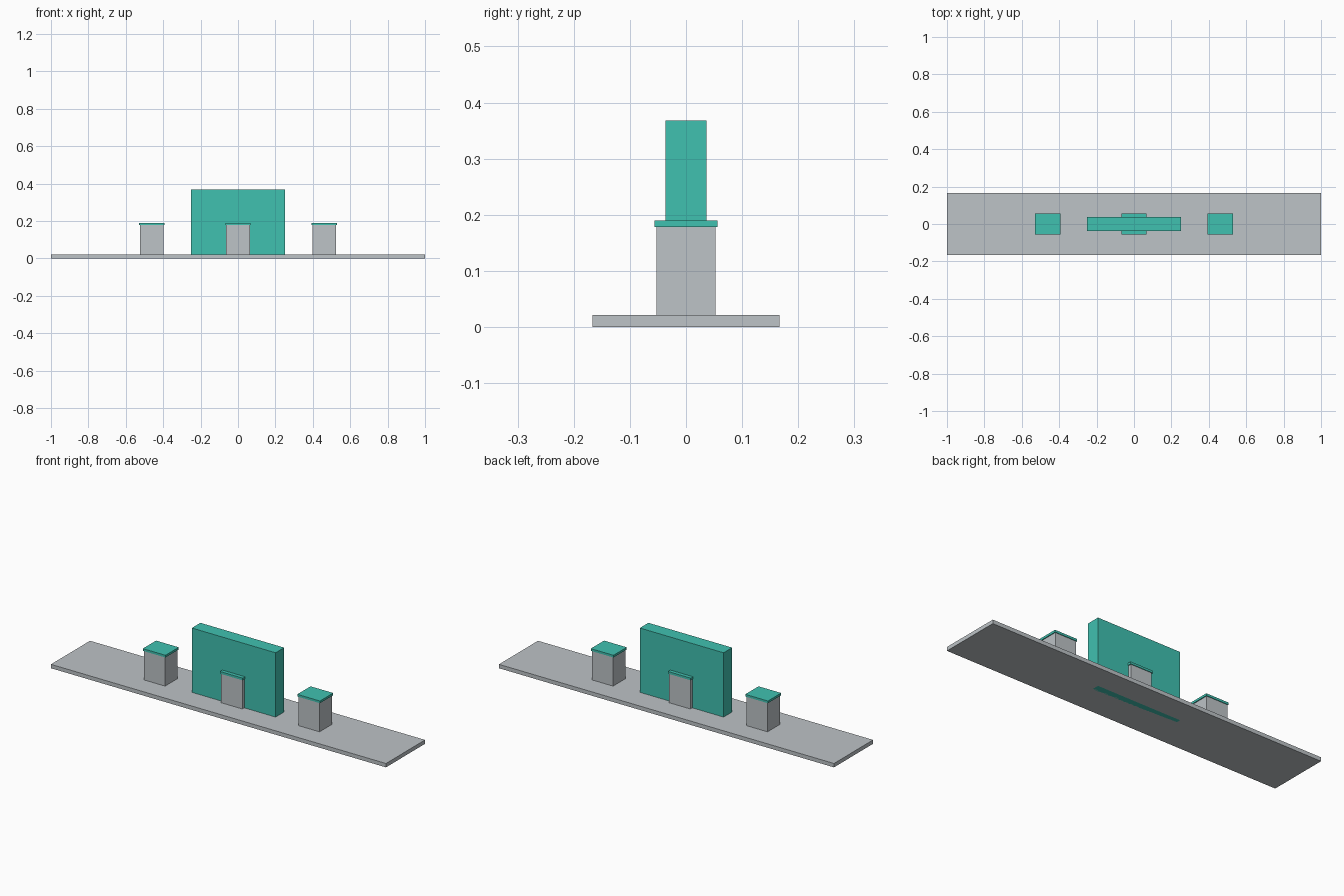
import bpy

if "Cube" in bpy.data.objects:
    bpy.data.objects.remove(bpy.data.objects["Cube"])


def material(name, rgb):
    mat = bpy.data.materials.new(name)
    mat.diffuse_color = (*rgb, 1.0)
    mat.use_nodes = True
    mat.node_tree.nodes["Principled BSDF"].inputs["Base Color"].default_value = mat.diffuse_color
    return mat


GREY = material("light_grey", (0.509, 0.546, 0.571))
TEAL = material("teal", (0.051, 0.533, 0.434))


def box(name, x, width, depth, z0, z1, mat):
    """Box centred on (x, 0), spanning z0 to z1."""
    bpy.ops.mesh.primitive_cube_add(size=1, location=(x, 0, (z0 + z1) / 2))
    obj = bpy.context.object
    obj.name = name
    obj.scale = (width, depth, z1 - z0)
    bpy.ops.object.transform_apply(location=False, rotation=False, scale=True)
    obj.data.materials.append(mat)
    return obj


# Long floor slab
box("base_slab", 0, 2.0, 0.333, 0, 0.021, GREY)

# Tall central wall, running through the slab to its underside
box("center_wall", 0, 0.5, 0.073, 0, 0.368, TEAL)

# Three capped pillars
for side, x in (("left", -0.461), ("center", 0), ("right", 0.461)):
    box(side + "_pillar", x, 0.126, 0.106, 0.01, 0.178, GREY)
    box(side + "_pillar_cap", x, 0.135, 0.113, 0.178, 0.19, TEAL)
